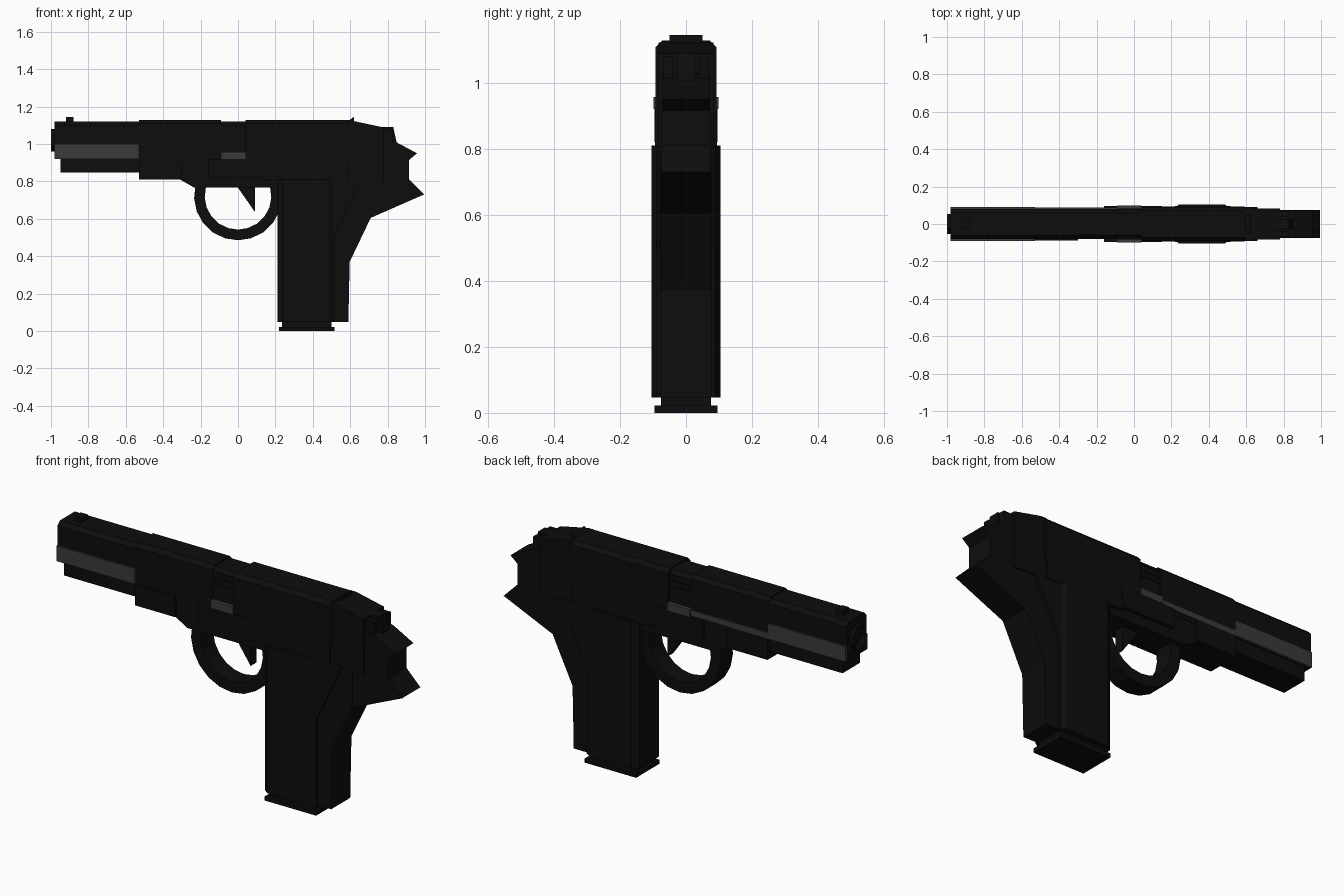
import bpy, bmesh, math
from mathutils import Vector

if "Cube" in bpy.data.objects:
    bpy.data.objects.remove(bpy.data.objects["Cube"])


def material(name, value):
    m = bpy.data.materials.new(name)
    m.use_nodes = True
    m.diffuse_color = (value, value, value, 1)
    m.node_tree.nodes["Principled BSDF"].inputs["Base Color"].default_value = (value, value, value, 1)
    return m


BLACK = material("gunmetal black", 0.004)
GREY = material("steel grey", 0.042)


def finish(name, bm, mat):
    bmesh.ops.recalc_face_normals(bm, faces=bm.faces)
    mesh = bpy.data.meshes.new(name)
    bm.to_mesh(mesh)
    bm.free()
    mesh.materials.append(mat)
    obj = bpy.data.objects.new(name, mesh)
    bpy.context.collection.objects.link(obj)
    return obj


def prism(name, profile, axis, start, end, mat=BLACK):
    """Extrude a 2D profile along x, y or z; profile holds the other two axes in order."""
    bm = bmesh.new()
    k = "xyz".index(axis)
    verts = []
    for a, b in profile:
        co = [a, b]
        co.insert(k, start)
        verts.append(bm.verts.new(co))
    face = bm.faces.new(verts)
    grown = bmesh.ops.extrude_face_region(bm, geom=[face])["geom"]
    shift = Vector((0, 0, 0))
    shift[k] = end - start
    bmesh.ops.translate(bm, vec=shift, verts=[g for g in grown if isinstance(g, bmesh.types.BMVert)])
    return finish(name, bm, mat)


def plate(name, profile, half, mat=BLACK):
    return prism(name, profile, "y", -half, half, mat)


def block(name, x0, x1, y0, y1, z0, z1, mat=BLACK):
    return prism(name, [(x0, z0), (x1, z0), (x1, z1), (x0, z1)], "y", y0, y1, mat)


def slide_part(name, x0, x1, half, z0, z1, cut=0.02):
    # box with chamfered upper edges
    section = [(-half, z0), (half, z0), (half, z1 - cut), (half - cut, z1),
               (cut - half, z1), (-half, z1 - cut)]
    return prism(name, section, "x", x0, x1)


# Slide
slide_part("slide_front", -0.98, -0.52, 0.081, 0.92, 1.12)
slide_part("slide_middle", -0.53, -0.09, 0.08, 0.9, 1.128)
slide_part("ejection_port", -0.1, 0.05, 0.078, 0.9, 1.12)
slide_part("slide_rear", 0.04, 0.6, 0.092, 0.9, 1.128)
for i in range(3):
    z = 1.03 + i * 0.03
    block("port_rib", -0.09, 0.04, -0.083, 0.083, z, z + 0.012)

# Grey rails, port blocks and side strip
block("front_rail", -0.98, -0.53, -0.09, 0.09, 0.92, 1.0, GREY)
block("port_block", -0.09, 0.04, -0.098, 0.098, 0.92, 0.957, GREY)
block("side_strip", -0.53, -0.09, 0.08, 0.087, 0.92, 0.95, GREY)

# Muzzle with a sunken bore
bm = bmesh.new()
ring = [bm.verts.new((-0.97, 0.058 * math.cos(math.tau * (i + 0.5) / 8),
                      1.02 + 0.065 * math.sin(math.tau * (i + 0.5) / 8))) for i in range(8)]
cap = bm.faces.new(ring)
out = bmesh.ops.extrude_face_region(bm, geom=[cap])["geom"]
bmesh.ops.translate(bm, vec=(-0.03, 0, 0), verts=[g for g in out if isinstance(g, bmesh.types.BMVert)])
front = [g for g in out if isinstance(g, bmesh.types.BMFace)]
bmesh.ops.inset_region(bm, faces=front, thickness=0.025)
bmesh.ops.translate(bm, vec=(0.025, 0, 0), verts=front[0].verts)
finish("muzzle", bm, BLACK)

# Sights
block("front_sight", -0.92, -0.88, -0.025, 0.025, 1.11, 1.145)
plate("rear_sight", [(0.585, 1.12), (0.62, 1.145), (0.62, 1.1), (0.585, 1.1)], 0.05)

# Frame
block("dust_cover", -0.95, -0.52, -0.072, 0.072, 0.847, 0.93)
plate("frame_front", [(-0.53, 0.81), (-0.3, 0.81), (-0.3, 0.92), (-0.53, 0.92)], 0.088)
plate("frame", [(-0.31, 0.81), (-0.235, 0.767), (0.25, 0.767), (0.6, 0.78), (0.6, 0.93), (-0.31, 0.93)], 0.078)
plate("frame_side_plate", [(-0.16, 0.82), (0.15, 0.82), (0.15, 0.92), (-0.16, 0.92)], 0.096)
block("frame_rear", 0.14, 0.59, -0.094, 0.094, 0.805, 0.92)

# Trigger guard: lower sweep of a faceted ring
arc = [math.radians(165 + i * 210 / 12) for i in range(13)]
outer = [(0.235 * math.cos(a), 0.72 + 0.235 * math.sin(a)) for a in arc]
inner = [(0.178 * math.cos(a), 0.72 + 0.178 * math.sin(a)) for a in reversed(arc)]
plate("trigger_guard", outer + inner, 0.05)
plate("trigger", [(-0.01, 0.78), (0.09, 0.78), (0.09, 0.637)], 0.025)

# Grip: chamfered column, backstrap and flared tang
column = [(0.21, -0.08), (0.24, -0.104), (0.485, -0.104), (0.51, -0.088)]
column += [(x, -y) for x, y in reversed(column)]
prism("grip", column, "z", 0.047, 0.81)
plate("backstrap", [(0.48, 0.047), (0.59, 0.047), (0.597, 0.37), (0.71, 0.605), (0.71, 0.82), (0.48, 0.82)], 0.078)
plate("grip_web", [(0.5, 0.47), (0.66, 0.81), (0.5, 0.81)], 0.09)
plate("tang", [(0.59, 0.605), (0.71, 0.605), (0.995, 0.73), (0.915, 0.81), (0.915, 0.915), (0.59, 0.915)], 0.075)

# Rear of slide and hammer
plate("slide_end", [(0.59, 0.8), (0.78, 0.8), (0.78, 1.088), (0.7, 1.105), (0.62, 1.122), (0.59, 1.122)], 0.084)
plate("rear_spur", [(0.77, 0.9), (0.915, 0.915), (0.957, 0.95), (0.845, 1.01), (0.77, 1.03)], 0.073)
plate("hammer", [(0.76, 0.98), (0.85, 1.0), (0.83, 1.09), (0.76, 1.09)], 0.028)
for side in (-1, 1):
    block("hammer_cheek", 0.77, 0.83, side * 0.07, side * 0.04, 1.0, 1.08)

# Magazine
block("magazine", 0.235, 0.5, -0.075, 0.075, 0.015, 0.06)
block("magazine_base", 0.22, 0.515, -0.095, 0.095, 0.0, 0.022)
